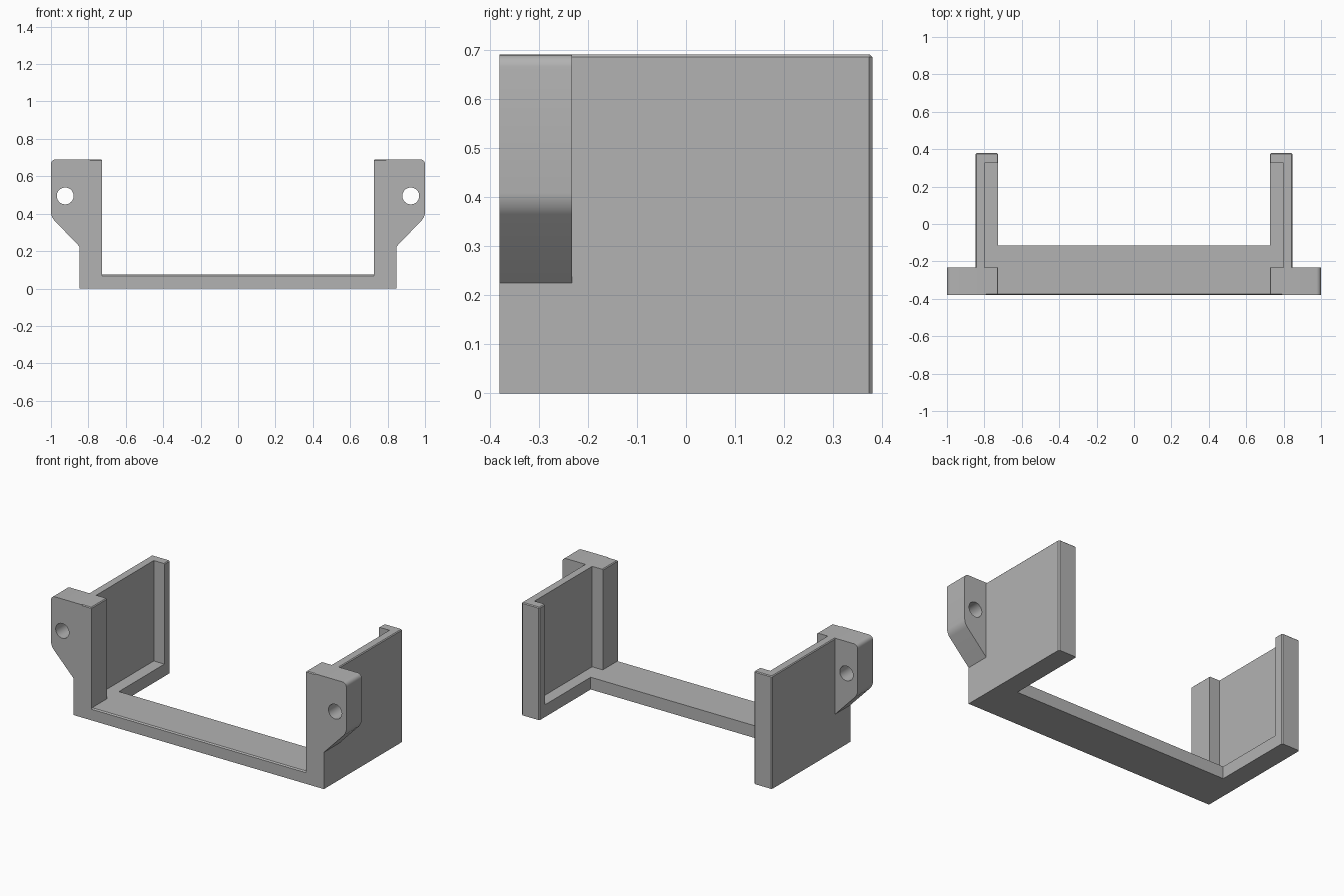
import bpy, bmesh
from mathutils import Vector

if "Cube" in bpy.data.objects:
    bpy.data.objects.remove(bpy.data.objects["Cube"], do_unlink=True)

grey = bpy.data.materials.new("matte grey")
grey.use_nodes = True
COLOUR = (0.45, 0.45, 0.45, 1)
grey.diffuse_color = COLOUR
grey.node_tree.nodes["Principled BSDF"].inputs["Base Color"].default_value = COLOUR

W, IN, WALL = 0.848, 0.726, 0.798      # outer, inner and recess faces in x
D, POST, LIP = 0.38, -0.232, 0.325     # half depth, post back, lip front
SILL, TOP, C = 0.075, 0.69, 0.007      # sill height, full height, chamfer


def prism(name, points, offset, bevel_rule=None, width=C, segments=1, mirror=True):
    """Extrude a closed profile by a vector, bevel the chosen edges, mirror in x."""
    bm = bmesh.new()
    face = bm.faces.new([bm.verts.new(p) for p in points])
    out = bmesh.ops.extrude_face_region(bm, geom=[face], use_keep_orig=True)
    moved = [v for v in out["geom"] if isinstance(v, bmesh.types.BMVert)]
    bmesh.ops.translate(bm, vec=Vector(offset), verts=moved)
    bmesh.ops.recalc_face_normals(bm, faces=bm.faces)
    if bevel_rule:
        edges = [e for e in bm.edges if bevel_rule(e.verts[0].co, e.verts[1].co)]
        bmesh.ops.bevel(bm, geom=edges, offset=width, segments=segments,
                        profile=0.5, affect='EDGES')
    mesh = bpy.data.meshes.new(name)
    bm.to_mesh(mesh)
    bm.free()
    mesh.materials.append(grey)
    obj = bpy.data.objects.new(name, mesh)
    bpy.context.collection.objects.link(obj)
    if mirror:
        obj.modifiers.new("Mirror", 'MIRROR')
    return obj


# Front cross bar with a chamfered front edge
prism("front_bar",
      [(-IN, y, z) for y, z in [(-D, 0), (-0.115, 0), (-0.115, SILL),
                                (-D + C, SILL), (-D, SILL - C)]],
      (2 * IN, 0, 0), mirror=False)

# Sills under the side walls
back = [(W, D - C), (W - C, D), (IN + C, D), (IN, D - C)]
prism("side_sills", [(x, y, 0) for x, y in [(IN, -D), (W, -D)] + back],
      (0, 0, SILL))


# Channel-shaped side walls: front post, thin panel and back lip
def outer_top_edge(a, b):
    m = (a + b) / 2
    outside = abs(m.y) > D - C or m.x > W - C or m.x < IN + C
    return min(a.z, b.z) > TOP - 0.001 and outside


recess = [(IN, LIP), (WALL, LIP), (WALL, POST), (IN, POST)]
prism("side_walls",
      [(x, y, SILL) for x, y in [(IN, -D), (W, -D)] + back + recess],
      (0, 0, TOP - SILL), outer_top_edge, 0.005)

# Mounting ears, rounded at their outer corners
ears = prism("mounting_ears",
             [(x, -D, z) for x, z in [(W, 0.225), (1, 0.383), (1, TOP),
                                      (0.79, TOP), (0.79, 0.684), (W, 0.684)]],
             (0, POST + D, 0),
             lambda a, b: min(a.x, b.x) > 0.99 and abs(a.z - b.z) < 0.001,
             0.025, 5, mirror=False)

# Screw hole through each ear
bpy.ops.mesh.primitive_cylinder_add(vertices=40, radius=0.045, depth=0.6,
                                    location=(0.924, -0.3, 0.495),
                                    rotation=(1.570796, 0, 0))
cutter = bpy.context.object
cutter.name = "hole_cutter"
cutter.hide_render = True
cutter.data.materials.append(grey)
cut = ears.modifiers.new("Screw hole", 'BOOLEAN')
cut.operation, cut.solver, cut.object = 'DIFFERENCE', 'EXACT', cutter
bpy.ops.object.select_all(action='DESELECT')
ears.select_set(True)
bpy.context.view_layer.objects.active = ears
bpy.ops.object.modifier_apply(modifier=cut.name)
bpy.data.objects.remove(cutter, do_unlink=True)
bpy.ops.object.shade_smooth_by_angle(angle=0.5)
ears.modifiers.new("Mirror", 'MIRROR')
